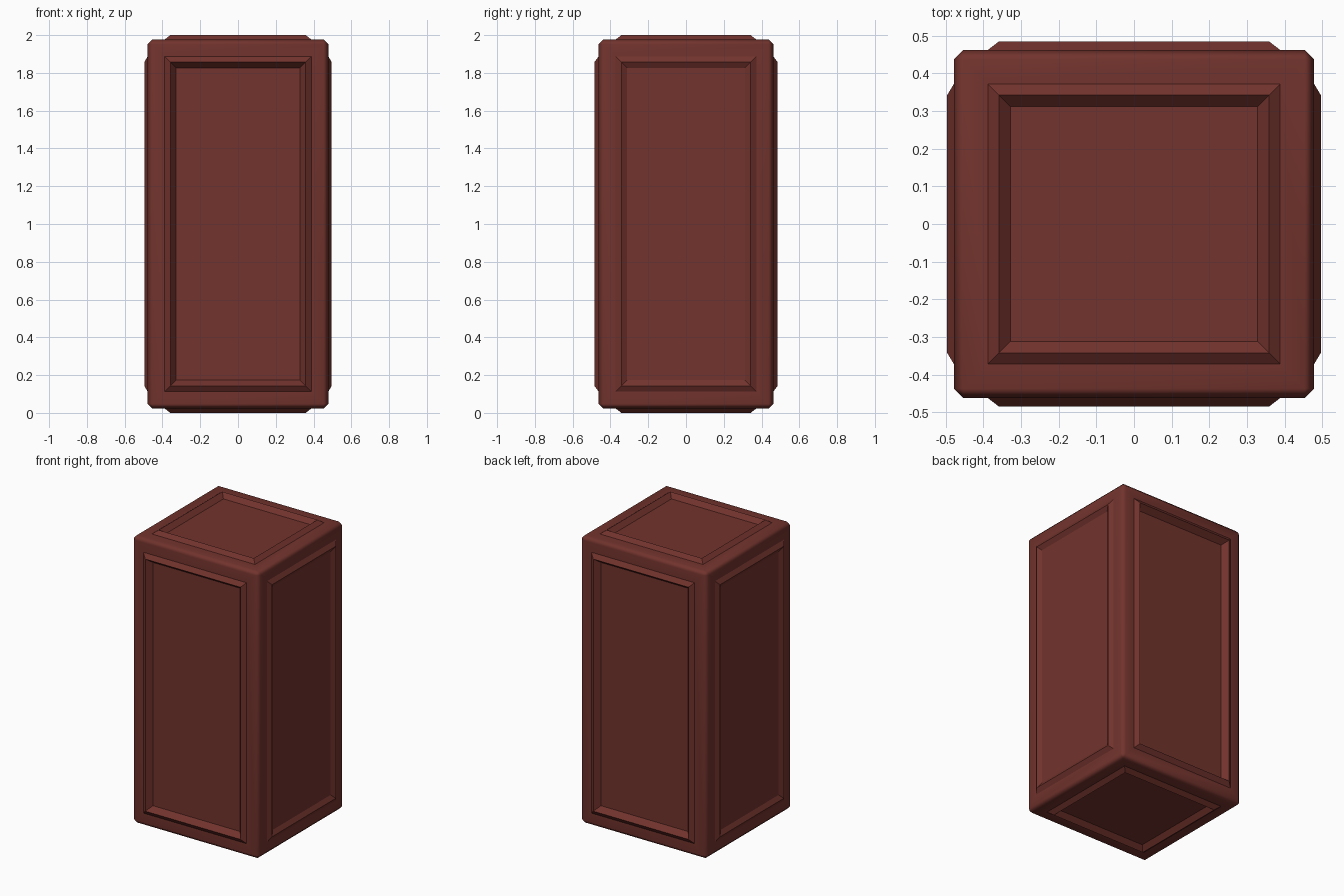
import bpy
import bmesh
from mathutils import Matrix

default = bpy.data.objects.get("Cube")
if default:
    bpy.data.objects.remove(default, do_unlink=True)

HALF = (0.478, 0.462, 0.977)     # half size of the block without mouldings
CHAMFER = 0.025
BORDER = 0.065                   # flat margin around each moulding
SLOPE = 0.03                     # width of each moulding slope
RISE = (0.018, 0.023, 0.023)     # moulding height on the x, y and z sides
DROP = (0.018, 0.040, 0.030)     # drop from the moulding crest to the panel

# Red-brown paint
paint = bpy.data.materials.new("dark_red_brown")
paint.use_nodes = True
colour = (0.168, 0.033, 0.026, 1.0)
paint.diffuse_color = colour
bsdf = paint.node_tree.nodes["Principled BSDF"]
bsdf.inputs["Base Color"].default_value = colour
bsdf.inputs["Roughness"].default_value = 0.7

# Chamfered block
bm = bmesh.new()
bmesh.ops.create_cube(bm, size=2, matrix=Matrix.Diagonal((*HALF, 1)))
bmesh.ops.bevel(bm, geom=bm.edges[:], offset=CHAMFER, segments=1,
                affect='EDGES', profile=0.5)
bm.normal_update()
for face in bm.faces:
    face.smooth = True


def inset(faces, width, depth):
    """Inset the faces and return the ring around them."""
    ring = bmesh.ops.inset_individual(bm, faces=faces, thickness=width,
                                      depth=depth, use_even_offset=True)
    bm.normal_update()
    return ring["faces"]


# Border, raised moulding and panel on each pair of opposite sides
for axis in range(3):
    sides = [f for f in bm.faces if abs(f.normal[axis]) > 0.99]
    inset(sides, BORDER, 0)
    moulding = inset(sides, SLOPE, RISE[axis])
    moulding += inset(sides, SLOPE, -DROP[axis])
    for face in moulding:
        face.smooth = False

bmesh.ops.translate(bm, verts=bm.verts[:], vec=(0, 0, 1))

mesh = bpy.data.meshes.new("panelled_block")
bm.to_mesh(mesh)
bm.free()
mesh.materials.append(paint)
block = bpy.data.objects.new("panelled_block", mesh)
bpy.context.collection.objects.link(block)

# Keep broad faces flat while the outer chamfers blend softly
weighted = block.modifiers.new("soft_corners", 'WEIGHTED_NORMAL')
weighted.mode = 'FACE_AREA'
weighted.weight = 50
weighted.keep_sharp = True
